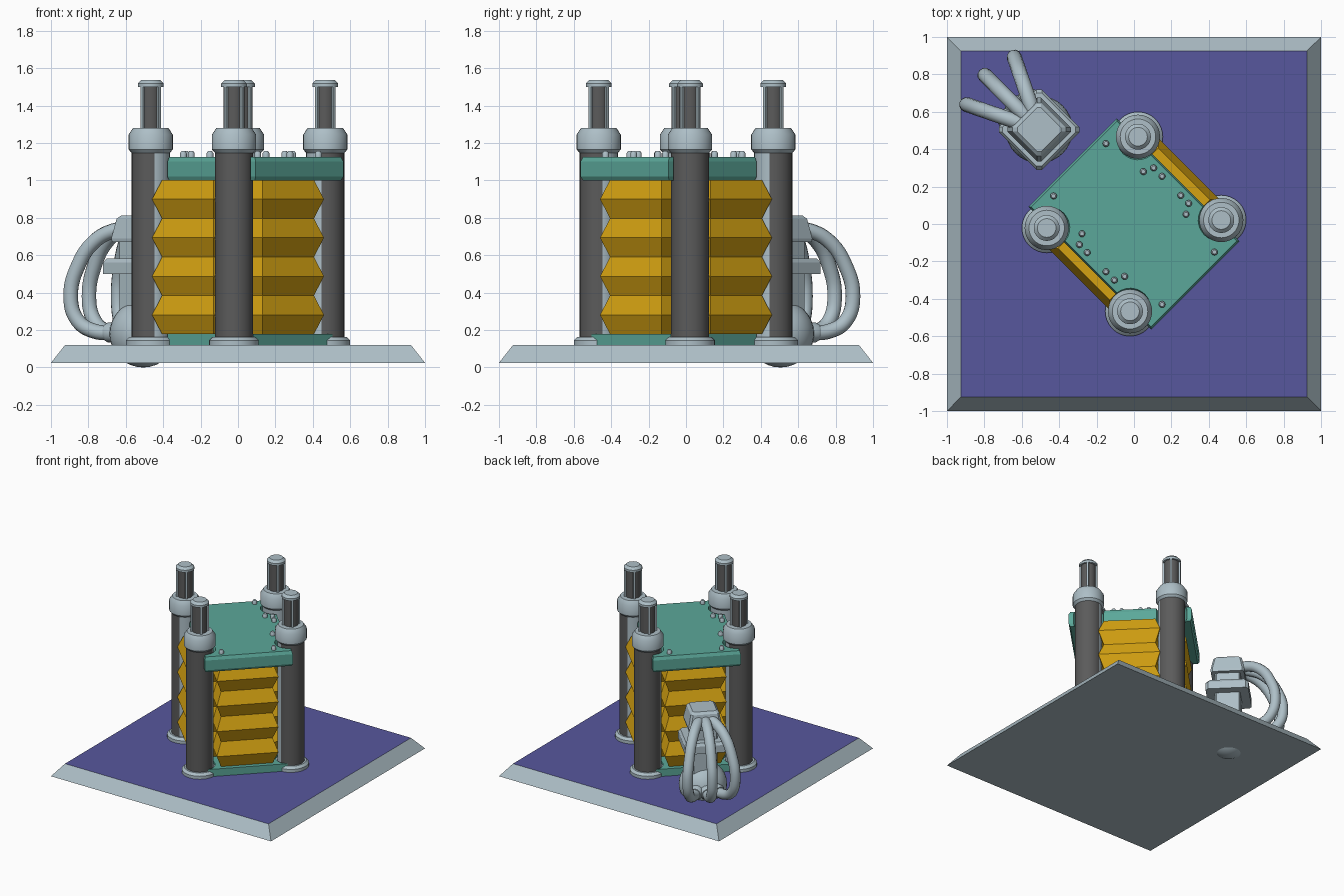
import bpy, bmesh, math
from mathutils import Matrix, Vector

if "Cube" in bpy.data.objects:
    bpy.data.objects.remove(bpy.data.objects["Cube"], do_unlink=True)


def material(name, rgb):
    m = bpy.data.materials.new(name)
    m.use_nodes = True
    m.diffuse_color = (*rgb, 1)
    m.node_tree.nodes["Principled BSDF"].inputs["Base Color"].default_value = (*rgb, 1)
    return m


steel = material("light steel", (0.42, 0.52, 0.57))
dark = material("dark metal", (0.105, 0.105, 0.105))
amber = material("amber", (0.66, 0.36, 0.006))
teal = material("teal", (0.105, 0.39, 0.32))
violet = material("violet", (0.095, 0.095, 0.34))
TURN = math.radians(45)


def finish(name, bm, mats, loc=(0, 0, 0), turn=0, smooth=False):
    bmesh.ops.recalc_face_normals(bm, faces=bm.faces)
    mesh = bpy.data.meshes.new(name)
    bm.to_mesh(mesh)
    bm.free()
    for m in mats:
        mesh.materials.append(m)
    ob = bpy.data.objects.new(name, mesh)
    bpy.context.collection.objects.link(ob)
    ob.location = loc
    ob.rotation_euler.z = turn
    if smooth:
        bpy.ops.object.select_all(action='DESELECT')
        ob.select_set(True)
        bpy.context.view_layer.objects.active = ob
        bpy.ops.object.shade_smooth_by_angle(angle=math.radians(35))
    return ob


def loft(bm, rings):
    """Skin a stack of closed rings and cap both ends."""
    vs = [[bm.verts.new(p) for p in r] for r in rings]
    n = len(vs[0])
    for a, b in zip(vs, vs[1:]):
        for i in range(n):
            j = (i + 1) % n
            bm.faces.new((a[i], a[j], b[j], b[i]))
    bm.faces.new(vs[0][::-1])
    bm.faces.new(vs[-1])
    return bm


def circle(r, z, n=32):
    return [(r * math.cos(2 * math.pi * i / n), r * math.sin(2 * math.pi * i / n), z)
            for i in range(n)]


def rect(u, v, z, clip=0):
    if not clip:
        return [(u, v, z), (-u, v, z), (-u, -v, z), (u, -v, z)]
    pts = []
    for sx, sy in ((1, 1), (-1, 1), (-1, -1), (1, -1)):
        pair = [(sx * u, sy * (v - clip), z), (sx * (u - clip), sy * v, z)]
        pts += pair if sx * sy > 0 else pair[::-1]
    return pts


def lathe(name, profile, mats, loc=(0, 0, 0), n=32):
    return finish(name, loft(bmesh.new(), [circle(r, z, n) for r, z in profile]),
                  mats, loc, 0, True)


# Base slab with sloping sides and a coloured floor
bm = loft(bmesh.new(), [rect(1, 1, 0.025), rect(0.925, 0.925, 0.12)])
bm.normal_update()
for f in bm.faces:
    f.material_index = int(f.normal.z > 0.9)
finish("base", bm, [steel, violet])

# Plates with round notches where the columns pass
COL_U, COL_V = 0.345, 0.315


def plate_outline(end_u, end_v):
    quarter = [(0.333, 0.18)]
    for i in range(13):
        a = math.radians(264 - 14 * i)
        quarter.append((COL_U + 0.115 * math.cos(a), COL_V + 0.115 * math.sin(a)))
    quarter = [p for p in quarter if p[1] < end_v - 0.02 and p[0] < 0.34]
    quarter.append((end_u, end_v))
    half = quarter + [(-u, v) for u, v in quarter[::-1]]
    return half + [(-u, -v) for u, v in half]


def plate(name, end_u, end_v, layers):
    pts = plate_outline(end_u, end_v)
    rings = [[(u * s, v * s, z) for u, v in pts] for z, s in layers]
    finish(name, loft(bmesh.new(), rings), [teal], turn=TURN)


plate("top_plate", 0.333, 0.465, [(1.0, 0.975), (1.02, 1), (1.10, 1), (1.125, 0.975)])
plate("bottom_plate", 0.3, 0.415, [(0.11, 1), (0.18, 1)])

# Two crossed pleated bellows
PLEATS, LOW, HIGH = 4, 0.178, 1.003
for name, u, v in (("bellows_long", 0.195, 0.379), ("bellows_cross", 0.379, 0.195)):
    rings = []
    for i in range(2 * PLEATS + 1):
        d = 0.038 * (i % 2)
        rings.append(rect(u + d, v + d, LOW + (HIGH - LOW) * i / (2 * PLEATS)))
    finish(name, loft(bmesh.new(), rings), [amber], turn=TURN)

# Four corner columns, each with foot, collar, rod, bars and cap
spin = Matrix.Rotation(TURN, 3, 'Z')
for k, (su, sv) in enumerate(((1, 1), (1, -1), (-1, -1), (-1, 1)), 1):
    pos = spin @ Vector((su * COL_U, sv * COL_V, 0))
    inward = -pos.normalized()
    # Shaft: outer half dark, inner half light
    bm = loft(bmesh.new(), [circle(0.102, 0.15), circle(0.102, 1.16)])
    for f in bm.faces:
        if f.calc_center_median().dot(inward) > 0.025:
            f.material_index = 1
    finish(f"column_{k}", bm, [dark, steel], pos, 0, True)
    lathe(f"column_foot_{k}", [(0.133, 0.115), (0.133, 0.145), (0.115, 0.163)], [steel], pos)
    lathe(f"column_collar_{k}", [(0.1, 1.145), (0.118, 1.165), (0.118, 1.245), (0.095, 1.28)],
          [steel], pos)
    lathe(f"rod_{k}", [(0.055, 1.27), (0.055, 1.51)], [dark], pos)
    lathe(f"rod_cap_{k}", [(0.069, 1.5), (0.069, 1.518), (0.05, 1.537)], [steel], pos)
    bm = bmesh.new()
    for q in range(4):
        a = TURN + q * math.pi / 2
        m = (Matrix.Rotation(a, 4, 'Z') @ Matrix.Translation((0.056, 0, 1.39))
             @ Matrix.Diagonal((0.024, 0.016, 0.23, 1)))
        bmesh.ops.create_cube(bm, size=1, matrix=m)
    finish(f"rod_bars_{k}", bm, [steel], pos)

# Bolts, point-symmetric on the top plate
bolts = [(-0.15, 0.43), (-0.43, 0.15), (0.05, 0.28), (0.105, 0.3), (0.15, 0.255),
         (0.25, 0.153), (0.292, 0.11), (0.278, 0.052)]
for k, (x, y) in enumerate(bolts, 1):
    for side, s in (("a", 1), ("b", -1)):
        lathe(f"bolt_{k}{side}", [(0.018, 1.12), (0.018, 1.145), (0.011, 1.156)],
              [steel], (s * x, s * y, 0), 12)

# Side unit: ball, stem, middle plate and head
POD = Vector((-0.507, 0.505, 0))
bm = bmesh.new()
bmesh.ops.create_uvsphere(bm, u_segments=32, v_segments=16, radius=0.18)
finish("unit_ball", bm, [steel], POD + Vector((0, 0, 0.18)), 0, True)


def block(name, layers, clip):
    rings = [rect(h, h, z, clip) for z, h in layers]
    finish(name, loft(bmesh.new(), rings), [steel], POD, TURN)


block("unit_stem", [(0.3, 0.095), (0.7, 0.095)], 0.01)
block("unit_plate", [(0.5, 0.162), (0.56, 0.162), (0.582, 0.148)], 0.02)
block("unit_head", [(0.67, 0.125), (0.69, 0.128), (0.795, 0.108), (0.813, 0.09)], 0.015)

# Three hoses looping from the head down to the ball
path = [(0.08, 0.74), (0.17, 0.73), (0.28, 0.67), (0.365, 0.55), (0.41, 0.38),
        (0.37, 0.25), (0.28, 0.195), (0.14, 0.185)]
for k, deg in enumerate((161, 135, 109), 1):
    a = math.radians(deg)
    out = Vector((math.cos(a), math.sin(a), 0))
    curve = bpy.data.curves.new(f"hose_{k}", 'CURVE')
    curve.dimensions = '3D'
    curve.bevel_depth = 0.04
    curve.bevel_resolution = 4
    curve.resolution_u = 6
    curve.use_fill_caps = True
    sp = curve.splines.new('BEZIER')
    sp.bezier_points.add(len(path) - 1)
    for bp, (r, z) in zip(sp.bezier_points, path):
        bp.co = POD + out * r + Vector((0, 0, z))
        bp.handle_left_type = bp.handle_right_type = 'AUTO'
    curve.materials.append(steel)
    bpy.context.collection.objects.link(bpy.data.objects.new(f"hose_{k}", curve))
    # Fitting where the hose meets the ball
    ob = lathe(f"hose_fitting_{k}", [(0.053, 0.15), (0.053, 0.2), (0.044, 0.215)], [steel],
               POD + Vector((0, 0, 0.187)), 16)
    ob.rotation_euler = (0, math.pi / 2, a)
